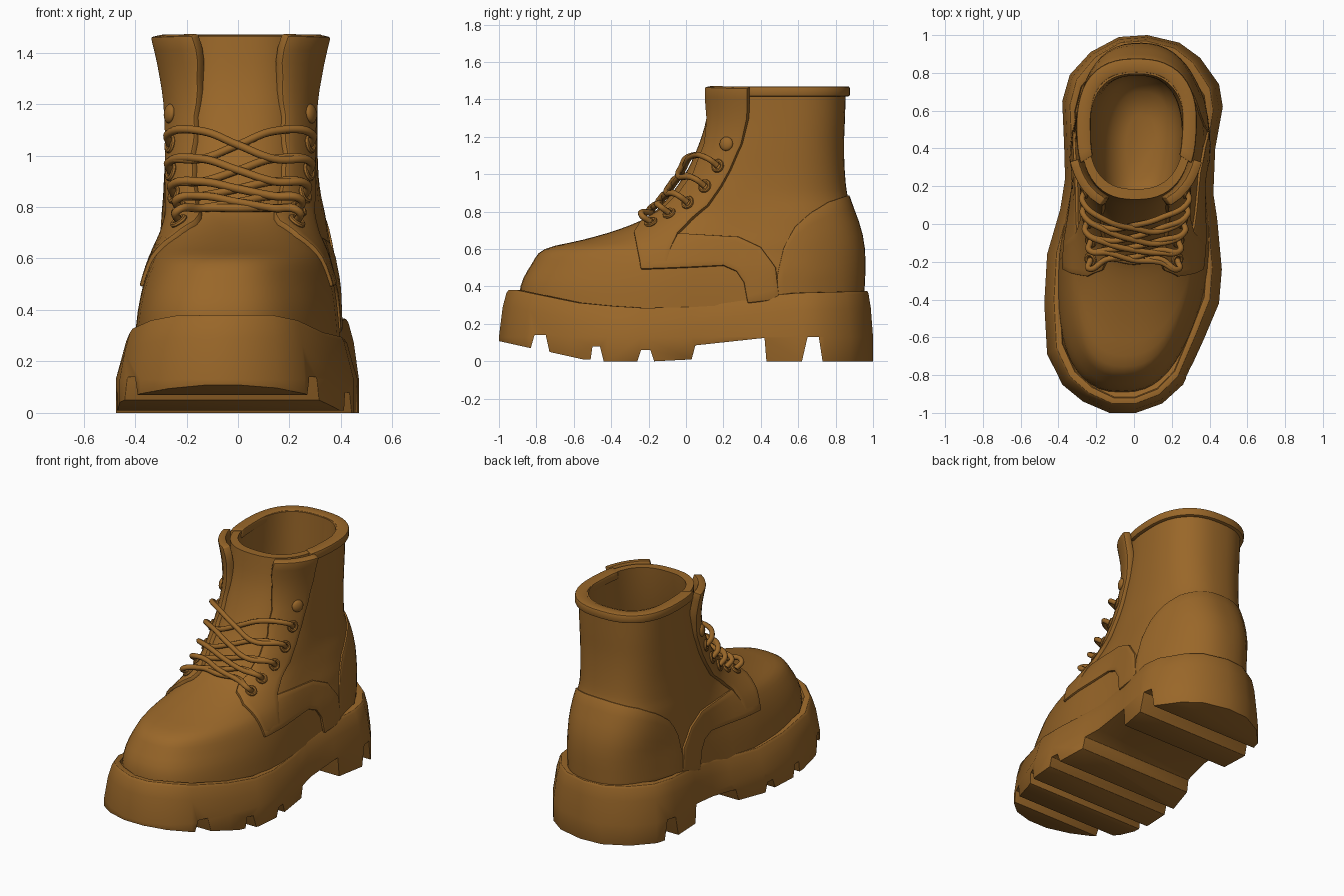
import bpy, bmesh, math
from mathutils import Vector
from mathutils.bvhtree import BVHTree

if "Cube" in bpy.data.objects:
    bpy.data.objects.remove(bpy.data.objects["Cube"])

leather = bpy.data.materials.new("brown_leather")
leather.diffuse_color = (0.32, 0.135, 0.022, 1)
leather.use_nodes = True
leather.node_tree.nodes["Principled BSDF"].inputs["Base Color"].default_value = leather.diffuse_color


def interp(tab, x):
    if x <= tab[0][0]:
        return tab[0][1]
    for (a, u), (b, w) in zip(tab, tab[1:]):
        if x <= b:
            return u + (w - u) * (x - a) / (b - a)
    return tab[-1][1]


def make(name, verts, faces):
    me = bpy.data.meshes.new(name)
    me.from_pydata([tuple(v) for v in verts], [], faces)
    ob = bpy.data.objects.new(name, me)
    bpy.context.collection.objects.link(ob)
    me.materials.append(leather)
    return ob


def finish(ob, angle=40):
    bpy.ops.object.select_all(action='DESELECT')
    ob.select_set(True)
    bpy.context.view_layer.objects.active = ob
    bpy.ops.object.convert(target='MESH')
    bpy.ops.object.shade_smooth_by_angle(angle=math.radians(angle))


def fix_normals(ob):
    bm = bmesh.new()
    bm.from_mesh(ob.data)
    bmesh.ops.recalc_face_normals(bm, faces=bm.faces)
    bm.to_mesh(ob.data)
    bm.free()


def bevel(ob, width, seg=2):
    m = ob.modifiers.new("bevel", 'BEVEL')
    m.width, m.segments, m.limit_method, m.angle_limit = width, seg, 'ANGLE', math.radians(45)


def ring_faces(rows, n):
    return [(k*n + j, k*n + (j+1) % n, (k+1)*n + (j+1) % n, (k+1)*n + j)
            for k in range(rows - 1) for j in range(n)]


# Sole: footprint lofted upward with a sloping wall and rim
foot = [(-.13, -1), (.01, -1), (.15, -.95), (.26, -.85), (.37, -.61), (.45, -.42), (.465, -.24),
        (.44, .03), (.42, .16), (.43, .4), (.47, .62), (.45, .74), (.35, .88), (.24, .96), (.07, 1),
        (-.08, .99), (-.23, .91), (-.34, .79), (-.38, .65), (-.37, .42), (-.365, .24), (-.39, .08),
        (-.46, -.16), (-.475, -.42), (-.46, -.69), (-.38, -.85), (-.27, -.94)]
top_z = [(-.95, .38), (-.63, .315), (-.3, .285), (0, .285), (.3, .335), (.6, .365), (1, .375)]
levels = [(0, None, -.05), (0, None, .13), (.02, -.09, 0), (.04, -.015, 0), (.05, 0, 0), (.08, 0, 0),
          (.085, -.03, 0), (.3, -.04, 0)]
sv = []
for d, dz, z in levels:
    for x, y in foot:
        e = d * .6 if y > .5 and d < .08 else d
        sv.append((x * (1 - d / .46), y * (1 - e), z if dz is None else interp(top_z, y) + dz))
n = len(foot)
sf = ring_faces(len(levels), n)
sf.append(tuple(range(n))[::-1])
sv.append((0, 0, .27))
last = (len(levels) - 1) * n
sf += [(last + j, last + (j+1) % n, len(sv) - 1) for j in range(n)]
sole = make("sole", sv, sf)

# Tread cutter: side profile of the underside, with grooves and heel arch
tread = [(-1.1, .13), (-.83, .07), (-.81, .14), (-.75, .14), (-.73, .05), (-.55, .01), (-.51, .01),
         (-.5, .08), (-.46, .08), (-.44, 0), (-.26, 0), (-.24, .06), (-.19, .06), (-.17, 0),
         (.03, .01), (.05, .085), (.42, .125), (.43, 0), (.62, 0), (.65, .13), (.71, .13),
         (.73, 0), (1.1, 0), (1.1, -.2), (-1.1, -.2)]
m = len(tread)
cutter = make("tread_cutter", [(s, y, z) for s in (-1, 1) for y, z in tread],
              ring_faces(2, m) + [tuple(range(m))[::-1], tuple(range(m, 2*m))])
fix_normals(cutter)
cutter.hide_render = True
b = sole.modifiers.new("cut", 'BOOLEAN')
b.operation, b.solver, b.object = 'DIFFERENCE', 'EXACT', cutter
bevel(sole, .01)
finish(sole)
bpy.data.objects.remove(cutter)

# Upper: tilted rings given by front (y, z), back (y, z), front and back half widths
rings = [(-.89, .25, .94, .25, .415, .385), (-.885, .40, .945, .38, .395, .385),
         (-.825, .52, .95, .48, .365, .385), (-.755, .60, .95, .56, .33, .38),
         (-.55, .65, .945, .62, .315, .37), (-.36, .705, .93, .70, .30, .355),
         (-.2, .775, .90, .79, .29, .34), (-.1, .87, .865, .88, .285, .32),
         (-.005, 1.0, .85, 1.0, .28, .31), (.065, 1.15, .845, 1.15, .28, .308),
         (.11, 1.3, .85, 1.3, .28, .308), (.13, 1.465, .855, 1.465, .285, .308)]
centre = [(-1, -.07), (-.7, -.055), (-.3, -.01), (.1, .02), (.65, .045), (1, .03)]


def ring_point(r, t):
    fy, fz, by, bz, wf, wb = r
    p = .8
    c, s = math.cos(t), math.sin(t)
    u = -math.copysign(abs(c) ** p, c)
    f = (u + 1) / 2
    y, z = fy + (by - fy) * f, fz + (bz - fz) * f
    low = max(0, min(1, (.9 - z) / .4))
    w = wf + (wb - wf) * f
    w *= 1 - .09 * low * math.exp(-((y - .2) / .22) ** 2)
    return Vector((interp(centre, y) * (.35 + .65*low) + math.copysign(abs(s) ** p, s) * w, y, z))


def catmull(a, b, c, d, t):
    return tuple(.5 * (2*q + (r-p)*t + (2*p-5*q+4*r-s)*t*t + (3*q-p-3*r+s)*t**3)
                 for p, q, r, s in zip(a, b, c, d))


fine, N = [], 56
for k in range(len(rings) - 1):
    q = [rings[max(0, min(len(rings) - 1, k + i))] for i in (-1, 0, 1, 2)]
    fine += [catmull(*q, i / 3) for i in range(3)]
fine.append(rings[-1])
uv = [ring_point(r, 2 * math.pi * j / N) for r in fine for j in range(N)]
bvh = BVHTree.FromPolygons(uv, ring_faces(len(fine), N))
# Lining: folds over the rim and narrows down to a bowl-shaped footbed
lining = [(.185, .795, 1.465, .25), (.165, .79, 1.3, .25), (.125, .785, 1.15, .25), (.08, .785, 1.0, .245),
          (.04, .79, .85, .24), (.03, .79, .7, .235), (.05, .77, .56, .21), (.12, .7, .46, .16),
          (.24, .58, .42, .08)]
uv += [ring_point((f, z, b, z, w, w), 2 * math.pi * j / N) for f, b, z, w in lining for j in range(N)]
rows = len(fine) + len(lining)
upper = make("upper", uv, ring_faces(rows, N) + [tuple(range((rows - 1) * N, rows * N))])
finish(upper)


def hit(o, d):
    loc, nor, _, _ = bvh.ray_cast(o, d)
    if loc is None:
        loc, nor, _, _ = bvh.find_nearest(o + d * 1.8)
    return loc, (-nor if nor.dot(d) > 0 else nor)


def side_hit(s, y, z):
    return hit(Vector((s * 2, y, z)), Vector((-s, 0, 0)))


def panel(name, grid, thick=.018, flare=False):
    # Raised leather piece laid on the upper; grid holds (location, normal)
    def off(z):
        if not flare:
            return thick
        return thick * (.5 + .5 * max(0, min(1, (z - .5) / .25))) + .05 * max(0, (z - 1.15) / .31) ** 1.5
    v = [l + nn * off(l.z) for row in grid for l, nn in row]
    w = len(grid[0])
    f = [(i*w + j, i*w + j+1, (i+1)*w + j+1, (i+1)*w + j)
         for i in range(len(grid) - 1) for j in range(w - 1)]
    a = f[len(f) // 2]
    if (v[a[1]] - v[a[0]]).cross(v[a[3]] - v[a[0]]).dot(grid[len(grid)//2][w//2][1]) < 0:
        f = [q[::-1] for q in f]
    ob = make(name, v, f)
    m = ob.modifiers.new("thick", 'SOLIDIFY')
    m.thickness, m.offset = thick + .025, -1
    bevel(ob, .008)
    finish(ob)


def strip(s, A, B, across=6, along=3):
    rows = []
    for k in range((len(A) - 1) * along + 1):
        i = min(k // along, len(A) - 2)
        f = k / along - i
        a, b = Vector(A[i]).lerp(Vector(A[i+1]), f), Vector(B[i]).lerp(Vector(B[i+1]), f)
        rows.append([side_hit(s, *a.lerp(b, j / across)) for j in range(across + 1)])
    return rows


front_y = sorted((r[1], r[0]) for r in rings)
eye_front = [(-.24, .5), (-.26, .6), (-.275, .68), (-.24, .73), (-.12, .8), (-.02, .9), (.05, 1),
             (.11, 1.15), (.14, 1.3), (.16, 1.46)]
eye_back = [(-.1, .5), (-.08, .6), (-.04, .68), (.03, .75), (.12, .83), (.19, .93), (.24, 1.02),
            (.3, 1.16), (.335, 1.3), (.345, 1.46)]
strap_in = [(-.24, .49), (0, .5), (.2, .51), (.27, .48), (.31, .42), (.33, .31)]
strap_out = [(-.27, .68), (0, .68), (.28, .665), (.4, .61), (.48, .5), (.5, .33)]
eyes = [(-.18, .725), (-.08, .775), (.02, .84), (.11, .93), (.18, 1.04)]
E = {}
for s, side in ((-1, "left"), (1, "right")):
    panel("eyestay_" + side, strip(s, eye_front, eye_back), .024, True)
    panel("side_strap_" + side, strip(s, strap_in, strap_out), .014)
    # Eyelets and upper stud
    E[s] = []
    for i, (y, z) in enumerate(eyes):
        l, nn = side_hit(s, y, z)
        l = l + nn * .026
        E[s].append(l)
        bpy.ops.mesh.primitive_torus_add(location=l, rotation=nn.to_track_quat('Z', 'Y').to_euler(),
                                         major_radius=.026, minor_radius=.011,
                                         major_segments=20, minor_segments=8)
        ob = bpy.context.object
        ob.name = f"eyelet_{side}_{i + 1}"
        ob.data.materials.append(leather)
        finish(ob)
    l, nn = side_hit(s, .225, 1.16)
    bpy.ops.mesh.primitive_uv_sphere_add(segments=20, ring_count=10, radius=.038, location=l + nn*.026,
                                         rotation=nn.to_track_quat('Z', 'Y').to_euler())
    ob = bpy.context.object
    ob.scale.z = .5
    ob.name = "stud_" + side
    ob.data.materials.append(leather)
    finish(ob)

# Heel counter wrapping round the back
heel_top = [(.48, .42), (.52, .6), (.58, .71), (.68, .79), (.8, .85), (.96, .89)]
grid = []
for j in range(33):
    a = math.radians(-92 + 184 * j / 32)
    d = Vector((math.sin(a), math.cos(a), 0))
    y = hit(Vector((.04, .5, .5)) + d * 2, -d)[0].y
    zt = interp(heel_top, y)
    grid.append([hit(Vector((.04, .5, .32 + (zt - .32) * i / 8)) + d * 2, -d) for i in range(9)])
panel("heel_counter", grid, .01)

# Padded collar around the back of the opening
cv, mid = [], Vector((.01, .5, 1.465))
cols = 30
for j in range(cols + 1):
    p = ring_point(rings[-1], 1.2 + (2 * math.pi - 2.4) * j / cols)
    d = (p - mid).normalized()
    cv += [p + d*o + Vector((0, 0, z)) for o, z in ((-.055, -.05), (.022, -.05), (.022, .005), (-.055, .005))]
cf = ring_faces(cols + 1, 4) + [(3, 2, 1, 0), tuple(cols*4 + i for i in range(4))]
cf = [tuple((q // 4) * 4 + q % 4 for q in f) for f in cf]
collar = make("collar", cv, cf)
fix_normals(collar)
bevel(collar, .012)
finish(collar)


# Laces: one straight bar, then crossing pairs, lying close to the tongue
def lace(name, a, b, lift):
    zm = (a.z + b.z) / 2 + .05
    half = [(p, Vector((p.x * 1.03, p.y - .05, p.z + .038)),
             Vector((math.copysign(.14, p.x), interp(front_y, p.z + .05) - .008 - lift, p.z + .05)))
            for p in (a, b)]
    pts = [*half[0], Vector((0, interp(front_y, zm) - .022 - lift, zm)), *half[1][::-1]]
    cu = bpy.data.curves.new(name, 'CURVE')
    cu.dimensions, cu.bevel_depth, cu.bevel_resolution = '3D', .016, 2
    sp = cu.splines.new('BEZIER')
    sp.bezier_points.add(len(pts) - 1)
    for bp, p in zip(sp.bezier_points, pts):
        bp.co = p
        bp.handle_left_type = bp.handle_right_type = 'AUTO'
    sp.resolution_u = 8
    cu.use_fill_caps = True
    ob = bpy.data.objects.new(name, cu)
    bpy.context.collection.objects.link(ob)
    cu.materials.append(leather)
    finish(ob, 60)


lace("lace_bar", E[-1][0], E[1][0], 0)
for i in range(4):
    lace(f"lace_{i + 1}_a", E[-1][i], E[1][i + 1], 0)
    lace(f"lace_{i + 1}_b", E[1][i], E[-1][i + 1], .016)
